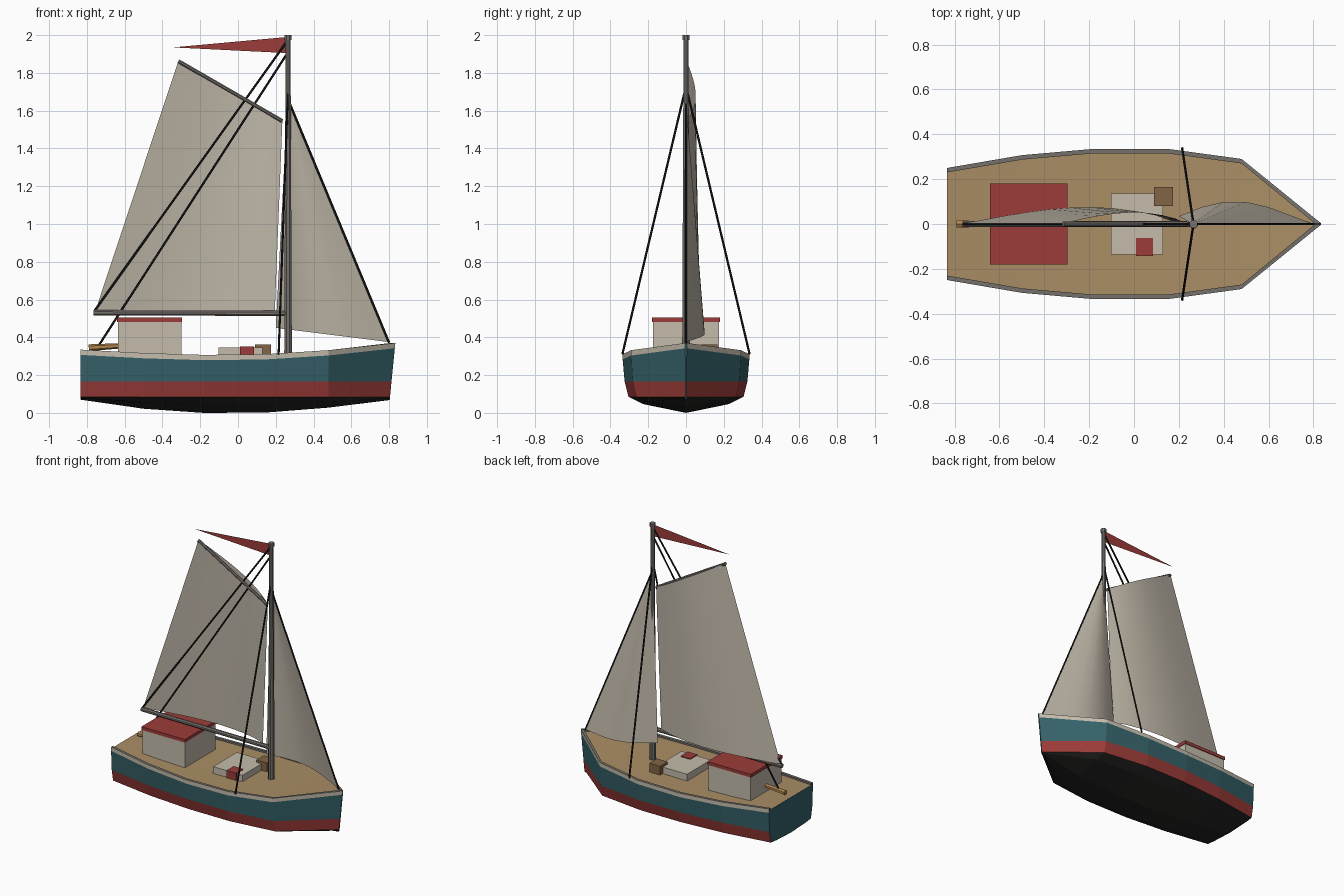
import bpy, math
from mathutils import Vector

if "Cube" in bpy.data.objects:
    bpy.data.objects.remove(bpy.data.objects["Cube"])

COL = {
    "teal": (0.035, 0.12, 0.14), "red": (0.33, 0.045, 0.04), "black": (0.02, 0.019, 0.018),
    "cream": (0.55, 0.50, 0.41), "deck": (0.40, 0.27, 0.13), "brown": (0.22, 0.13, 0.06),
    "tan": (0.45, 0.24, 0.08), "spar": (0.18, 0.165, 0.15), "sail": (0.52, 0.47, 0.39),
    "rope": (0.012, 0.012, 0.012),
}
MATS = {}
for key, rgb in COL.items():
    MATS[key] = bpy.data.materials.new(key)
    MATS[key].diffuse_color = (*rgb, 1)


def mesh(name, verts, faces, colour, smooth=False):
    me = bpy.data.meshes.new(name)
    me.from_pydata(verts, [], faces)
    me.validate()
    me.materials.append(MATS[colour])
    if smooth:
        me.polygons.foreach_set("use_smooth", [True] * len(me.polygons))
    ob = bpy.data.objects.new(name, me)
    bpy.context.collection.objects.link(ob)
    return ob


def box(name, x, y, z, colour):
    v = [(a, b, c) for a in x for b in y for c in z]
    f = [(0, 1, 3, 2), (4, 6, 7, 5), (0, 4, 5, 1), (2, 3, 7, 6), (0, 2, 6, 4), (1, 5, 7, 3)]
    return mesh(name, v, f, colour)


def rod(name, a, b, r1, r2, colour, sides=8):
    a, b = Vector(a), Vector(b)
    q = (b - a).to_track_quat('Z', 'Y')
    ring = [Vector((math.cos(t), math.sin(t), 0))
            for t in (math.tau * (i + 0.5) / sides for i in range(sides))]
    v = [a + q @ (p * r1) for p in ring] + [b + q @ (p * r2) for p in ring]
    f = [(i, (i + 1) % sides, (i + 1) % sides + sides, i + sides) for i in range(sides)]
    f += [tuple(reversed(range(sides))), tuple(range(sides, 2 * sides))]
    return mesh(name, v, f, colour)


def sail(name, foot_fore, foot_aft, head_fore, head_aft, belly, peak, n, m):
    """Ruled sheet bellied towards +y in proportion to its chord."""
    ff, fa, hf, ha = map(Vector, (foot_fore, foot_aft, head_fore, head_aft))
    v = []
    for j in range(m + 1):
        p, q = ff.lerp(hf, j / m), fa.lerp(ha, j / m)
        for i in range(n + 1):
            u = i / n
            c = p.lerp(q, u)
            c.y += belly * (q - p).length * math.sin(math.pi * u ** peak)
            v.append(c)
    w = n + 1
    f = [(j * w + i, j * w + i + 1, (j + 1) * w + i + 1, (j + 1) * w + i)
         for j in range(m) for i in range(n)]
    return mesh(name, v, f, "sail", True)


# Hull stations: x, half width, sheer height, keel height
STATIONS = [(-0.833, 0.25, 0.335, 0.07), (-0.5, 0.307, 0.317, 0.022), (-0.18, 0.335, 0.307, 0.0),
            (0.15, 0.335, 0.311, 0.002), (0.48, 0.29, 0.332, 0.028), (0.833, 0.004, 0.37, 0.068)]


def section(x, w, s, k):
    """Half section on the -y side, keel -> gunwale -> deck centre."""
    inner = max(w - 0.02, 0.001)
    pts = [(0, k), (0.68 * w, k + 0.55 * (0.085 - k)), (0.91 * w, 0.085), (0.97 * w, 0.165),
           (w, s - 0.028), (w, s), (inner, s), (inner, s - 0.012), (0, s - 0.012)]
    out = []
    for i, (y, z) in enumerate(pts):
        px = x
        if x > 0.8:  # raked stem
            px = x - 0.03 * (s - z) / (s - k) if i < 6 else x - 0.025
        out.append((px, -y, z))
    return out


SECTIONS = [section(*s) for s in STATIONS]


def mirrored(ob):
    mod = ob.modifiers.new("mirror", 'MIRROR')
    mod.use_axis = (False, True, False)
    mod.merge_threshold = 0.0005


def strake(name, lo, hi, colour):
    w = hi - lo + 1
    v = [p for s in SECTIONS for p in s[lo:hi + 1]]
    f = [(i * w + j, (i + 1) * w + j, (i + 1) * w + j + 1, i * w + j + 1)
         for i in range(len(SECTIONS) - 1) for j in range(w - 1)]
    mirrored(mesh(name, v, f, colour))


strake("hull_bottom", 0, 2, "black")
strake("hull_red_band", 2, 3, "red")
strake("hull_topside", 3, 4, "teal")
strake("hull_sheer_stripe", 4, 5, "cream")
strake("gunwale", 5, 7, "spar")
strake("deck", 7, 8, "deck")
mirrored(mesh("transom", SECTIONS[0], [tuple(range(9))], "teal"))
stem = [s for s in SECTIONS[-1][:6]]
mirrored(mesh("stem", stem + [(p[0], 0, p[2]) for p in stem[1:]],
              [(2, 7, 8, 3), (3, 8, 9, 4), (4, 9, 10, 5)], "teal"))

# Cabin, hatch and deck boxes
box("cabin", (-0.635, -0.30), (-0.175, 0.175), (0.29, 0.485), "cream")
box("cabin_roof", (-0.641, -0.296), (-0.18, 0.18), (0.482, 0.505), "red")
box("hatch", (-0.103, 0.13), (-0.135, 0.135), (0.29, 0.345), "cream")
box("red_crate", (0.01, 0.085), (-0.143, -0.063), (0.29, 0.351), "red")
box("brown_crate", (0.09, 0.175), (0.08, 0.166), (0.29, 0.362), "brown")

# Tiller
rod("tiller", (-0.79, 0, 0.345), (-0.62, 0, 0.355), 0.018, 0.014, "tan", 6)

# Mast, boom and gaff
MX = 0.265
rod("mast", (MX, 0, 0.29), (MX, 0, 1.985), 0.022, 0.014, "spar")
rod("mast_cap", (MX, 0, 1.975), (MX, 0, 2.0), 0.02, 0.02, "spar")
rod("boom", (-0.765, 0, 0.53), (MX, 0, 0.527), 0.015, 0.015, "spar")
rod("gaff", (0.235, 0, 1.545), (-0.315, 0, 1.862), 0.011, 0.011, "spar")

# Sails
sail("mainsail", (0.195, 0.003, 0.54), (-0.755, 0.003, 0.54),
     (0.235, 0.003, 1.55), (-0.315, 0.003, 1.865), 0.076, 0.8, 10, 8)
sail("jib", (0.80, 0, 0.375), (0.20, 0.035, 0.45),
     (0.268, 0, 1.65), (0.262, 0, 1.645), 0.135, 1.15, 6, 8)

# Rigging
for side, y in (("right", -0.337), ("left", 0.337)):
    rod("shroud_" + side, (0.215, y, 0.31), (MX, 0, 1.73), 0.006, 0.006, "rope", 6)
rod("forestay", (0.80, 0, 0.372), (MX, 0, 1.66), 0.006, 0.006, "rope", 6)
rod("topping_lift", (-0.76, 0, 0.54), (MX, 0, 1.975), 0.006, 0.006, "rope", 6)
rod("mainsheet_stay", (-0.745, 0, 0.345), (MX, 0, 1.91), 0.006, 0.006, "rope", 6)

# Pennant
mesh("pennant", [(0.26, 0, 1.99), (0.26, 0, 1.905), (-0.345, 0, 1.935)], [(0, 2, 1)], "red")

for m in bpy.data.materials:
    if m.users and not m.is_grease_pencil:
        m.use_nodes = True
        m.node_tree.nodes["Principled BSDF"].inputs["Base Color"].default_value = m.diffuse_color
